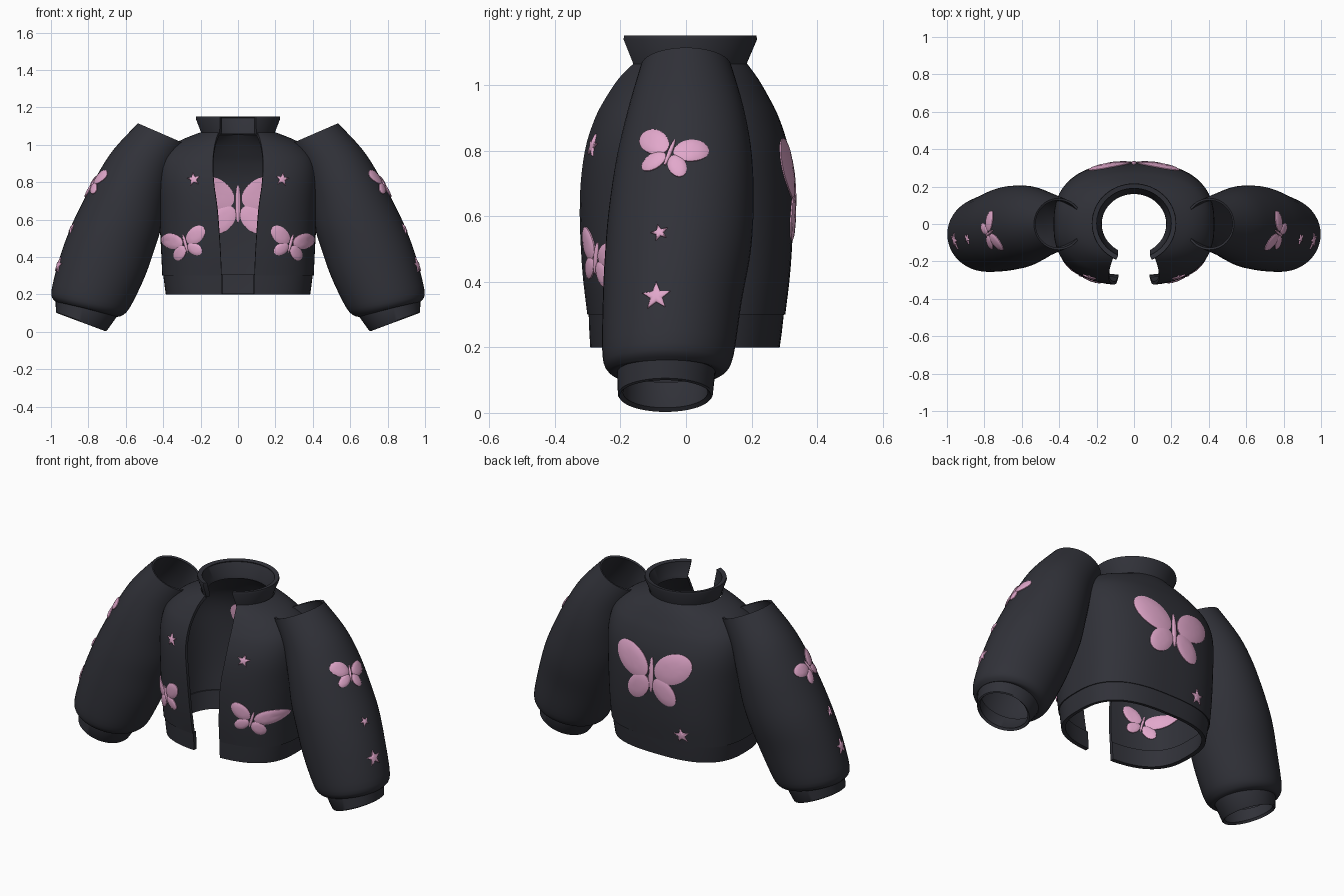
import bpy, math
from mathutils import Vector
from mathutils.bvhtree import BVHTree

if "Cube" in bpy.data.objects:
    bpy.data.objects.remove(bpy.data.objects["Cube"])


def material(name, rgb):
    m = bpy.data.materials.new(name)
    m.diffuse_color = (*rgb, 1)
    m.use_nodes = True
    m.node_tree.nodes["Principled BSDF"].inputs["Base Color"].default_value = m.diffuse_color
    return m


FABRIC = material("charcoal fabric", (0.030, 0.031, 0.040))
PINK = material("pink patch", (0.76, 0.39, 0.60))
THICK = 0.018


def refine(rows, n=4):
    """Catmull-Rom interpolation between rows of numbers."""
    out = []
    for i in range(len(rows) - 1):
        p = [rows[max(0, min(len(rows) - 1, i + k))] for k in (-1, 0, 1, 2)]
        for s in range(n):
            t = s / n
            out.append([0.5 * (2 * b + (c - a) * t + (2 * a - 5 * b + 4 * c - d) * t * t
                               + (3 * b - a - 3 * c + d) * t ** 3) for a, b, c, d in zip(*p)])
    return out + [list(rows[-1])]


def finish(name, verts, faces, mat, thick=0, mirror=False):
    me = bpy.data.meshes.new(name)
    me.from_pydata(verts, [], faces)
    me.materials.append(mat)
    ob = bpy.data.objects.new(name, me)
    bpy.context.collection.objects.link(ob)
    bpy.ops.object.select_all(action='DESELECT')
    ob.select_set(True)
    bpy.context.view_layer.objects.active = ob
    if thick:
        mod = ob.modifiers.new("thickness", 'SOLIDIFY')
        mod.thickness, mod.offset = thick, -1
        bpy.ops.object.modifier_apply(modifier=mod.name)
    if mirror:
        mod = ob.modifiers.new("mirror", 'MIRROR')
        mod.use_mirror_merge = False
        bpy.ops.object.modifier_apply(modifier=mod.name)
    bpy.ops.object.shade_smooth_by_angle(angle=math.radians(40))
    return ob


def loft(name, rings, closed, thick=THICK, mirror=False):
    """Skin a stack of rings, bottom to top; returns a search tree of the outer skin."""
    n = len(rings[0])
    verts = [p for r in rings for p in r]
    faces = [(i * n + j, i * n + (j + 1) % n, (i + 1) * n + (j + 1) % n, (i + 1) * n + j)
             for i in range(len(rings) - 1) for j in range(n if closed else n - 1)]
    finish(name, verts, faces, FABRIC, thick, mirror)
    return BVHTree.FromPolygons(verts, faces)


def body_ring(z, a, b, cy, gap, p, n=72):
    """Rounded-box ring, open at the front by the gap half width."""
    t0 = math.asin((gap / a) ** (p / 2))
    pts = []
    for j in range(n + 1):
        t = t0 + (2 * math.pi - 2 * t0) * j / n
        s, c = math.sin(t), math.cos(t)
        pts.append(Vector((a * math.copysign(abs(s) ** (2 / p), s),
                           cy - b * math.copysign(abs(c) ** (2 / p), c), z)))
    return pts


def sleeve_ring(xi, zi, xo, zo, cy, r, n=48):
    """Tilted oval ring from its inner and outer edge points."""
    c, h = Vector(((xi + xo) / 2, cy, (zi + zo) / 2)), Vector(((xo - xi) / 2, 0, (zo - zi) / 2))
    return [c + h * math.cos(t) + Vector((0, r * math.sin(t), 0))
            for t in (2 * math.pi * j / n for j in range(n))]


# Torso: z, half width, half depth, centre y, gap half width, squareness
torso = [(0.30, 0.405, 0.303, 0, 0.088, 2.7), (0.45, 0.412, 0.32, 0, 0.095, 2.7),
         (0.65, 0.423, 0.328, 0, 0.110, 2.6), (0.80, 0.43, 0.314, 0, 0.130, 2.6),
         (0.90, 0.42, 0.284, 0, 0.134, 2.5), (0.965, 0.385, 0.252, 0, 0.130, 2.3),
         (1.02, 0.315, 0.220, 0, 0.120, 2.1), (1.065, 0.205, 0.187, 0, 0.105, 2.0)]
body_skin = loft("jacket_body", [body_ring(*r) for r in refine(torso)], False)

# Waistband
loft("hem_band", [body_ring(*r) for r in [(0.20, 0.386, 0.290, -0.004, 0.085, 2.7),
                                          (0.25, 0.393, 0.295, -0.002, 0.085, 2.7),
                                          (0.305, 0.400, 0.299, 0, 0.085, 2.7)]], False, 0.022)

# Flared stand-up collar
loft("collar", [body_ring(*r) for r in [(1.055, 0.197, 0.185, 0, 0.100, 2.0),
                                        (1.07, 0.199, 0.187, 0, 0.098, 2.0),
                                        (1.14, 0.226, 0.214, 0.003, 0.096, 2.0),
                                        (1.152, 0.224, 0.212, 0.003, 0.096, 2.0)]], False, 0.025)

# Puffy sleeves: inner x, z, outer x, z, centre y, half depth (bottom to top)
sleeve = [(0.645, 0.080, 0.970, 0.165, -0.060, 0.150), (0.615, 0.090, 0.980, 0.165, -0.058, 0.178),
          (0.575, 0.135, 0.998, 0.215, -0.055, 0.200), (0.500, 0.290, 0.955, 0.390, -0.042, 0.212),
          (0.450, 0.430, 0.900, 0.545, -0.025, 0.222), (0.410, 0.560, 0.840, 0.675, -0.015, 0.221),
          (0.380, 0.720, 0.755, 0.835, -0.005, 0.207), (0.340, 0.870, 0.665, 0.975, 0.000, 0.178),
          (0.270, 1.000, 0.535, 1.115, 0.000, 0.138)]
sleeve_skin = loft("sleeves", [sleeve_ring(*r) for r in refine(sleeve)], True, 0.012, True)

# Cuffs
loft("cuffs", [sleeve_ring(*r) for r in [(0.708, 0.003, 0.968, 0.100, -0.063, 0.140),
                                         (0.700, 0.008, 0.974, 0.106, -0.063, 0.145),
                                         (0.645, 0.085, 0.975, 0.175, -0.060, 0.150)]], True, 0.015, True)


# Patch outlines in a unit square: (centre, outline points)
def oval(cx, cy, rx, ry, deg, n=32):
    a = math.radians(deg)
    pts = []
    for k in range(n):
        x, y = rx * math.cos(2 * math.pi * k / n), ry * math.sin(2 * math.pi * k / n)
        pts.append((cx + x * math.cos(a) - y * math.sin(a), cy + x * math.sin(a) + y * math.cos(a)))
    return (cx, cy), pts


BUTTERFLY = [oval(0, 0.02, 0.06, 0.42, 0)]
for sgn in (1, -1):
    BUTTERFLY += [oval(sgn * 0.55, 0.27, 0.5, 0.34, sgn * 30), oval(sgn * 0.35, -0.33, 0.36, 0.25, sgn * -48)]
STAR = [((0, 0), [((1, 0.42)[k % 2] * math.sin(k * math.pi / 5), (1, 0.42)[k % 2] * math.cos(k * math.pi / 5))
                  for k in range(10)])]


def patch(name, shapes, skin, at, normal, size, turn=0, mirror=True, inside=True):
    """Drape thin padded shapes over a skin; optionally repeat them on the lining."""
    n = Vector(normal).normalized()
    u = Vector((0, 0, 1)).cross(n).normalized()
    v = n.cross(u)
    ca, sa = math.cos(math.radians(turn)), math.sin(math.radians(turn))
    verts, faces = [], []

    def drape(x, y, lift, side):
        q = Vector(at) + u * (size * (x * ca - y * sa)) + v * (size * (x * sa + y * ca))
        hit, hn, _, _ = skin.ray_cast(q + n * 0.25, -n)
        if hit is None:
            hit, hn, _, _ = skin.find_nearest(q)
        hn = hn if hn.dot(n) > 0 else -hn
        verts.append(hit + hn * (lift if side > 0 else -THICK - lift))

    for side in ((1, -1) if inside else (1,)):
        for (cx, cy), pts in shapes:
            base, m = len(verts), len(pts)
            for f, lift in ((1, -0.002), (1, 0.004), (0.85, 0.007), (0.45, 0.009)):
                for x, y in pts:
                    drape(cx + (x - cx) * f, cy + (y - cy) * f, lift, side)
            drape(cx, cy, 0.0095, side)
            # outline direction decides the face winding
            area = sum(pts[k][0] * pts[(k + 1) % m][1] - pts[(k + 1) % m][0] * pts[k][1] for k in range(m))
            flip = (area > 0) != (side > 0)
            new = []
            for k in range(m):
                k2 = (k + 1) % m
                new += [(base + r * m + k, base + r * m + k2, base + (r + 1) * m + k2, base + (r + 1) * m + k)
                        for r in range(3)]
                new.append((base + 3 * m + k, base + 3 * m + k2, base + 4 * m))
            faces.extend(f[::-1] if flip else f for f in new)
    finish(name, verts, faces, PINK, 0, mirror)


FRONT, BACK = (0, -1, 0), (0, 1, 0)

# Front panel patches
patch("front_butterflies", BUTTERFLY, body_skin, (0.28, -0.3, 0.47), FRONT, 0.118, -15)
patch("front_stars", STAR, body_skin, (0.236, -0.3, 0.815), FRONT, 0.036, -8)

# Back patches
patch("back_butterfly", BUTTERFLY, body_skin, (0, 0.3, 0.68), BACK, 0.24, 0, False)
patch("back_star", STAR, body_skin, (-0.18, 0.3, 0.36), BACK, 0.045, 8, False)

# Sleeve patches
patch("sleeve_butterflies", BUTTERFLY, sleeve_skin, (0.77, -0.05, 0.79), (0.87, 0, 0.49), 0.108, -20, True, False)
patch("sleeve_small_stars", STAR, sleeve_skin, (0.89, -0.08, 0.55), (0.93, 0, 0.37), 0.028, 12, True, False)
patch("sleeve_large_stars", STAR, sleeve_skin, (0.955, -0.09, 0.355), (0.95, 0, 0.3), 0.045, 0, True, False)
